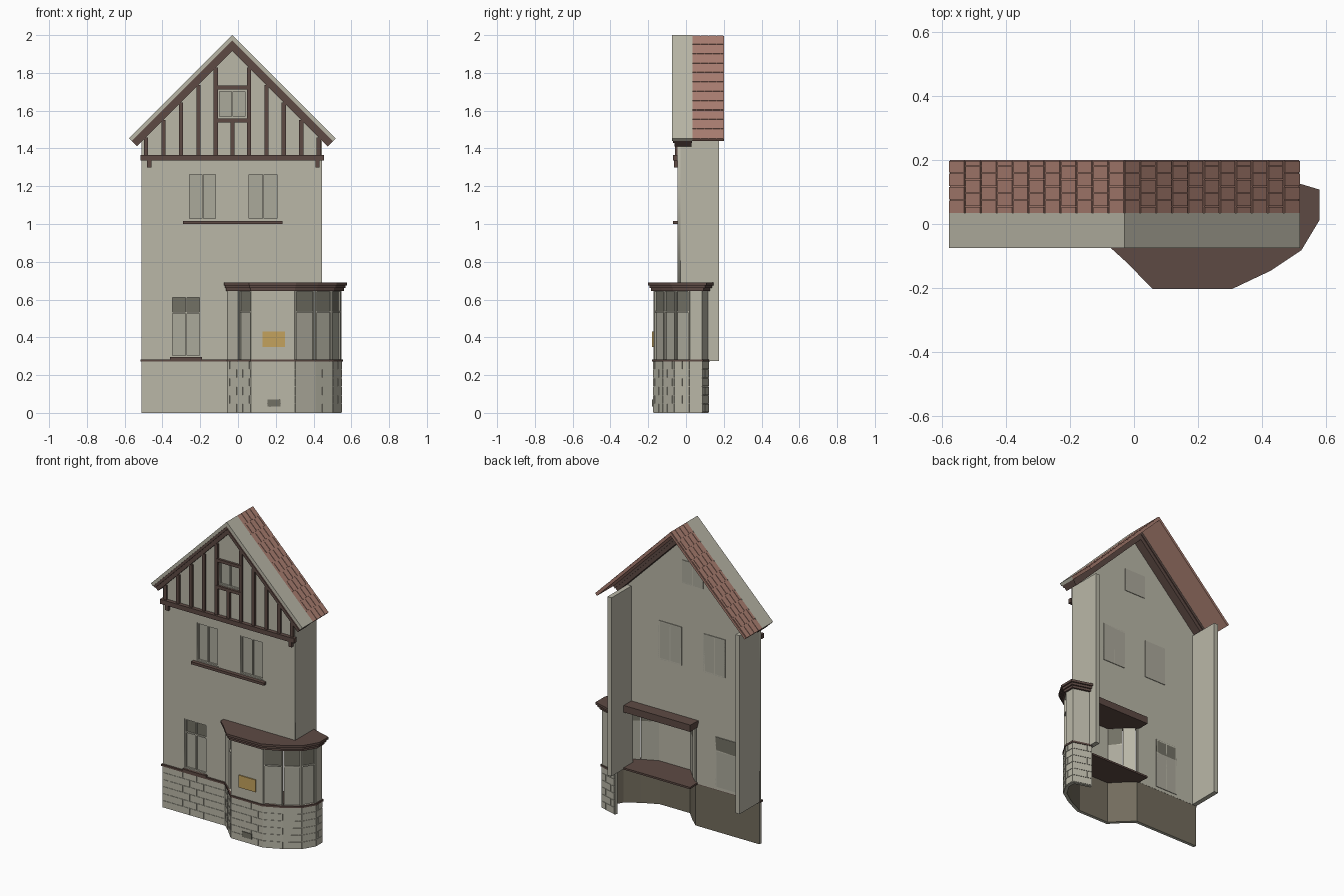
import bpy, bmesh, math
from mathutils import Vector

if "Cube" in bpy.data.objects:
    bpy.data.objects.remove(bpy.data.objects["Cube"], do_unlink=True)


def material(name, rgb):
    m = bpy.data.materials.new(name)
    m.use_nodes = True
    m.diffuse_color = (*rgb, 1)
    m.node_tree.nodes["Principled BSDF"].inputs["Base Color"].default_value = (*rgb, 1)
    return m


STONE = material("pale_stone", (0.49, 0.475, 0.39))
INNER = material("dark_stone", (0.17, 0.15, 0.11))
TIMBER = material("dark_timber", (0.11, 0.068, 0.057))
TILE = material("red_tile", (0.40, 0.21, 0.165))
PANE = material("grey_pane", (0.41, 0.40, 0.33))
DARK = material("dark_pane", (0.17, 0.165, 0.13))
BRASS = material("ochre_sign", (0.55, 0.36, 0.11))


def finish(name, bm, *mats):
    bmesh.ops.recalc_face_normals(bm, faces=bm.faces)
    me = bpy.data.meshes.new(name)
    bm.to_mesh(me)
    bm.free()
    for m in mats:
        me.materials.append(m)
    ob = bpy.data.objects.new(name, me)
    bpy.context.collection.objects.link(ob)
    return ob


def prism(bm, loop, shift):
    """Extrude a closed loop of points along a vector."""
    a = [bm.verts.new(p) for p in loop]
    b = [bm.verts.new(Vector(p) + Vector(shift)) for p in loop]
    n = len(loop)
    bm.faces.new(a)
    bm.faces.new(b[::-1])
    for i in range(n):
        bm.faces.new((a[i], b[i], b[(i + 1) % n], a[(i + 1) % n]))


def plate(bm, p, q, u0, u1, z0, z1, d0, d1):
    """Box on the upright plane through p and q; d is measured outward."""
    p, t = Vector(p), (Vector(q) - Vector(p)).normalized()
    n = Vector((t.y, -t.x))
    corners = [p + t * u + n * d for u, d in ((u0, d0), (u1, d0), (u1, d1), (u0, d1))]
    prism(bm, [(c.x, c.y, z0) for c in corners], (0, 0, z1 - z0))


def boxes(name, mat, rows):
    """Boxes given as x0, x1, y0, y1, z0, z1."""
    bm = bmesh.new()
    for x0, x1, y0, y1, z0, z1 in rows:
        prism(bm, [(x0, y0, z0), (x1, y0, z0), (x1, y1, z0), (x0, y1, z0)], (0, 0, z1 - z0))
    return finish(name, bm, mat)


def offset(path, d):
    """Move a polyline outward with mitred corners."""
    pts = [Vector(p) for p in path]
    norms = []
    for a, b in zip(pts, pts[1:]):
        t = (b - a).normalized()
        norms.append(Vector((t.y, -t.x)))
    out = []
    for i, p in enumerate(pts):
        a, b = norms[max(i - 1, 0)], norms[min(i, len(norms) - 1)]
        m = (a + b).normalized()
        out.append(p + m * d / m.dot(a))
    return out


def ribbon(name, path, z0, z1, thick, outer, inner):
    """Thin upright wall along a path, with its own inside colour."""
    bm = bmesh.new()
    rings = []
    for o, i in zip(offset(path, 0), offset(path, -thick)):
        rings.append([bm.verts.new(v) for v in
                      ((o.x, o.y, z0), (o.x, o.y, z1), (i.x, i.y, z1), (i.x, i.y, z0))])
    for a, b in zip(rings, rings[1:]):
        for k in range(4):
            f = bm.faces.new((a[k], b[k], b[(k + 1) % 4], a[(k + 1) % 4]))
            f.material_index = 1 if k == 2 else 0
    bm.faces.new(rings[0])
    bm.faces.new(rings[-1][::-1])
    return finish(name, bm, outer, inner)


FRONT = -0.045
BAY = [(-0.055, -0.05), (0, -0.1), (0.07, -0.172), (0.3, -0.172), (0.41, -0.12),
       (0.5, -0.06), (0.548, 0.02), (0.548, 0.085), (0.43, 0.12)]
BASE = [(-0.51, -0.05)] + BAY
SILL_Z, BAY_TOP = 0.275, 0.65
CX, TOP, HALF = -0.03, 2.0, 0.547
R2 = math.sqrt(2)

# Front wall with the bay opening and window holes
windows = {"ground": (-0.355, -0.195, 0.295, 0.62), "upper_right": (-0.265, -0.11, 1.02, 1.27),
           "upper_left": (0.05, 0.215, 1.02, 1.27), "attic": (-0.105, 0.045, 1.56, 1.71)}
outline = [(-0.51, SILL_Z), (-0.055, SILL_Z), (-0.055, 0.67), (0.445, 0.67),
           (0.445, 1.46), (CX, 1.935), (-0.51, 1.455)]
cu = bpy.data.curves.new("wall_outline", "CURVE")
cu.dimensions, cu.fill_mode, cu.extrude = "2D", "BOTH", 0.008
for loop in [outline] + [[(a, c), (b, c), (b, d), (a, d)] for a, b, c, d in windows.values()]:
    sp = cu.splines.new("POLY")
    sp.points.add(len(loop) - 1)
    for pt, (x, z) in zip(sp.points, loop):
        pt.co = (x, z, 0, 1)
    sp.use_cyclic_u = True
tmp = bpy.data.objects.new("wall_outline", cu)
bpy.context.collection.objects.link(tmp)
mesh = bpy.data.meshes.new_from_object(tmp.evaluated_get(bpy.context.evaluated_depsgraph_get()))
bpy.data.objects.remove(tmp, do_unlink=True)
mesh.materials.clear()
mesh.materials.append(STONE)
wall = bpy.data.objects.new("front_wall", mesh)
wall.rotation_euler.x = math.pi / 2
wall.location.y = FRONT + 0.008
bpy.context.collection.objects.link(wall)

# Side walls
boxes("side_walls", STONE, [(x, x + 0.03, FRONT + 0.001, 0.175, SILL_Z, 1.44) for x in (-0.51, 0.415)])


def window(name, p, q, u0, u1, z0, z1, transom=None, mullion=True, d=-0.02):
    """Recessed panes with a frame, optional mullion and darker top lights."""
    lo, hi, fr, w = bmesh.new(), bmesh.new(), bmesh.new(), 0.008
    split = transom or z1
    plate(lo, p, q, u0, u1, z0, split, d, d + 0.006)
    if transom:
        plate(hi, p, q, u0, u1, transom, z1, d, d + 0.006)
        plate(fr, p, q, u0, u1, transom - w / 2, transom + w / 2, d, d + 0.014)
    for z in (z0, z1 - w):
        plate(fr, p, q, u0, u1, z, z + w, d, d + 0.015)
    for u in [u0, u1 - w] + ([(u0 + u1 - w) / 2] if mullion else []):
        plate(fr, p, q, u, u + w, z0, z1, d, d + 0.016)
    finish(name + "_panes", lo, PANE)
    finish(name + "_top_lights", hi, DARK)
    finish(name + "_frame", fr, STONE)


for key, (x0, x1, z0, z1) in windows.items():
    window(key + "_window", (0, FRONT), (1, FRONT), x0, x1, z0, z1, 0.53 if key == "ground" else None)
boxes("window_sills", TIMBER, [(-0.29, 0.235, -0.07, FRONT, 1.0, 1.017),
                               (-0.36, -0.19, -0.06, FRONT, 0.28, 0.295)])

# Stone base with raised blocks in staggered courses
ribbon("base_wall", BASE, 0, SILL_Z, 0.02, STONE, INNER)
bm = bmesh.new()
course, block, gap = SILL_Z / 6, 0.1, 0.004
for s, (p, q) in enumerate(zip(BASE, BASE[1:])):
    length = (Vector(q) - Vector(p)).length
    for r in range(6):
        u = -block * (0.5 * (r % 2) + 0.3 * (s % 3))
        while u < length:
            a, b = max(u, 0) + gap / 2, min(u + block, length) - gap / 2
            if b - a > 0.01:
                plate(bm, p, q, a, b, r * course + gap, (r + 1) * course, -0.001, 0.003)
            u += block
finish("base_blocks", bm, STONE)
boxes("base_vent", DARK, [(0.155, 0.225, -0.18, -0.172, 0.035, 0.07)])

# Bay: plain stretches, then glazed faces
ribbon("bay_left_pier", BAY[:2], SILL_Z, BAY_TOP, 0.02, STONE, STONE)
ribbon("bay_front_wall", BAY[2:4], SILL_Z, BAY_TOP, 0.02, STONE, STONE)
ribbon("bay_side_wall", BAY[6:], SILL_Z, BAY_TOP, 0.02, STONE, STONE)
for i in (1, 3, 4, 5):
    size = (Vector(BAY[i + 1]) - Vector(BAY[i])).length
    window("bay_window_%d" % i, BAY[i], BAY[i + 1], 0.003, size - 0.003, SILL_Z, BAY_TOP, 0.535, False, -0.018)
boxes("wall_sign", BRASS, [(0.13, 0.25, -0.179, -0.171, 0.35, 0.43)])


# Bay sill and stepped cornice
def slab(name, d, z0, z1):
    bm = bmesh.new()
    loop = [(v.x, v.y, z0) for v in offset(BAY, d)] + [(0.42, 0.05, z0), (-0.065, 0.05, z0)]
    prism(bm, loop, (0, 0, z1 - z0))
    finish(name, bm, TIMBER)


slab("bay_sill", 0.007, 0.271, 0.283)
for k, d in enumerate((0.012, 0.021, 0.03)):
    slab("cornice_step_%d" % k, d, 0.645 + 0.015 * k, 0.66 + 0.015 * k)
boxes("base_band", TIMBER, [(-0.515, -0.05, -0.057, -0.03, 0.271, 0.283)])

# Gable timbers
beams = [(-0.515, 0.455, -0.07, FRONT, 1.335, 1.365)]
beams += [(x - 0.011, x + 0.011, -0.064, FRONT, 1.3, 1.335) for x in (-0.47, 0.42)]
for k in range(5):
    for side in (-1, 1):
        x = CX + side * (0.0875 + 0.0925 * k)
        beams.append((x - 0.011, x + 0.011, -0.058, FRONT, 1.365, TOP - 0.085 - abs(x - CX)))
beams += [(-0.12, 0.06, -0.06, FRONT, z, z + 0.02) for z in (1.538, 1.712)]
beams.append((CX - 0.011, CX + 0.011, -0.058, FRONT, 1.365, 1.54))
boxes("gable_timbers", TIMBER, beams)


# Roof layers, each a chevron between two depths below the top surface
def chevron(name, mat, a, b, y0, y1):
    def edge(d):
        e = HALF - d / R2
        z = TOP - HALF - d / R2
        return [(CX - e, y0, z), (CX, y0, TOP - d * R2), (CX + e, y0, z)]
    bm = bmesh.new()
    prism(bm, edge(a) + edge(b)[::-1], (0, y1 - y0, 0))
    finish(name, bm, mat)


chevron("gable_coping", STONE, 0, 0.02, -0.075, 0.035)
chevron("barge_board", TIMBER, 0.02, 0.036, -0.069, 0.033)
chevron("rake_timber", TIMBER, 0.036, 0.06, -0.062, 0.028)
chevron("roof_slab", TILE, 0.004, 0.02, 0.035, 0.2)

# Raised tiles in staggered rows
bm = bmesh.new()
rows, gap, wide = 11, 0.004, 0.042
step = HALF * R2 / rows
for side in (-1, 1):
    def at(u, y, d):
        return (CX + side * (u - d) / R2, y, TOP - (u + d) / R2)
    for r in range(rows):
        y = 0.035 - wide / 2 * (r % 2)
        u0, u1 = r * step + 0.004, (r + 1) * step - gap * (r < rows - 1)
        while y < 0.2:
            a, b = max(y, 0.035), min(y + wide, 0.2) - 0.003
            if b - a > 0.005:
                low = [Vector(at(u, v, 0.005)) for u, v in ((u0, a), (u1, a), (u1, b), (u0, b))]
                prism(bm, low, (side * 0.005 / R2, 0, 0.005 / R2))
            y += wide
finish("roof_tiles", bm, TILE)
